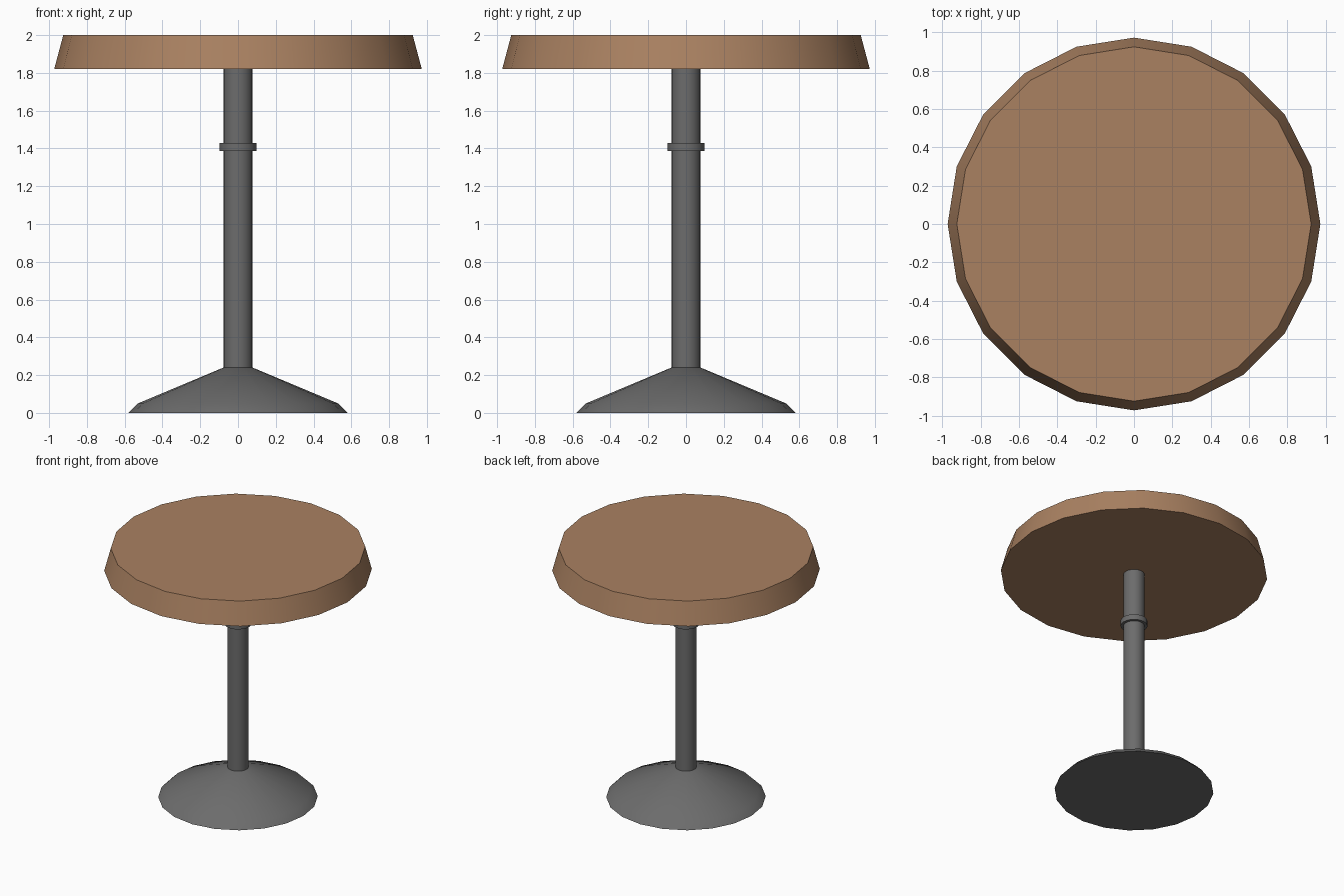
import bpy
import math

SIDES = 20

cube = bpy.data.objects.get("Cube")
if cube:
    bpy.data.objects.remove(cube, do_unlink=True)


def make_material(name, color):
    mat = bpy.data.materials.new(name)
    mat.use_nodes = True
    mat.diffuse_color = color
    bsdf = next(n for n in mat.node_tree.nodes if n.type == 'BSDF_PRINCIPLED')
    bsdf.inputs["Base Color"].default_value = color
    return mat


def turned_part(name, profile, mat):
    """Closed solid of revolution from (radius, height) pairs, bottom to top."""
    verts = []
    for radius, z in profile:
        for i in range(SIDES):
            a = math.tau * i / SIDES
            verts.append((radius * math.cos(a), radius * math.sin(a), z))
    top = (len(profile) - 1) * SIDES
    faces = [tuple(reversed(range(SIDES))), tuple(range(top, top + SIDES))]
    for k in range(0, top, SIDES):
        for i in range(SIDES):
            j = (i + 1) % SIDES
            faces.append((k + i, k + j, k + SIDES + j, k + SIDES + i))
    mesh = bpy.data.meshes.new(name)
    mesh.from_pydata(verts, [], faces)
    mesh.materials.append(mat)
    obj = bpy.data.objects.new(name, mesh)
    bpy.context.collection.objects.link(obj)
    bpy.ops.object.select_all(action='DESELECT')
    obj.select_set(True)
    bpy.context.view_layer.objects.active = obj
    bpy.ops.object.shade_smooth_by_angle(angle=math.radians(30))
    return obj


wood = make_material("brown wood", (0.40, 0.22, 0.12, 1))
metal = make_material("dark grey metal", (0.15, 0.15, 0.15, 1))

# Flared foot
turned_part("base", [(0.58, 0), (0.53, 0.05), (0.077, 0.24)], metal)
# Central post and its collar
turned_part("post", [(0.077, 0.23), (0.077, 1.825)], metal)
turned_part("collar", [(0.098, 1.387), (0.098, 1.43)], metal)
# Round top with tapered rim
turned_part("table_top", [(0.973, 1.82), (0.925, 2.0)], wood)
